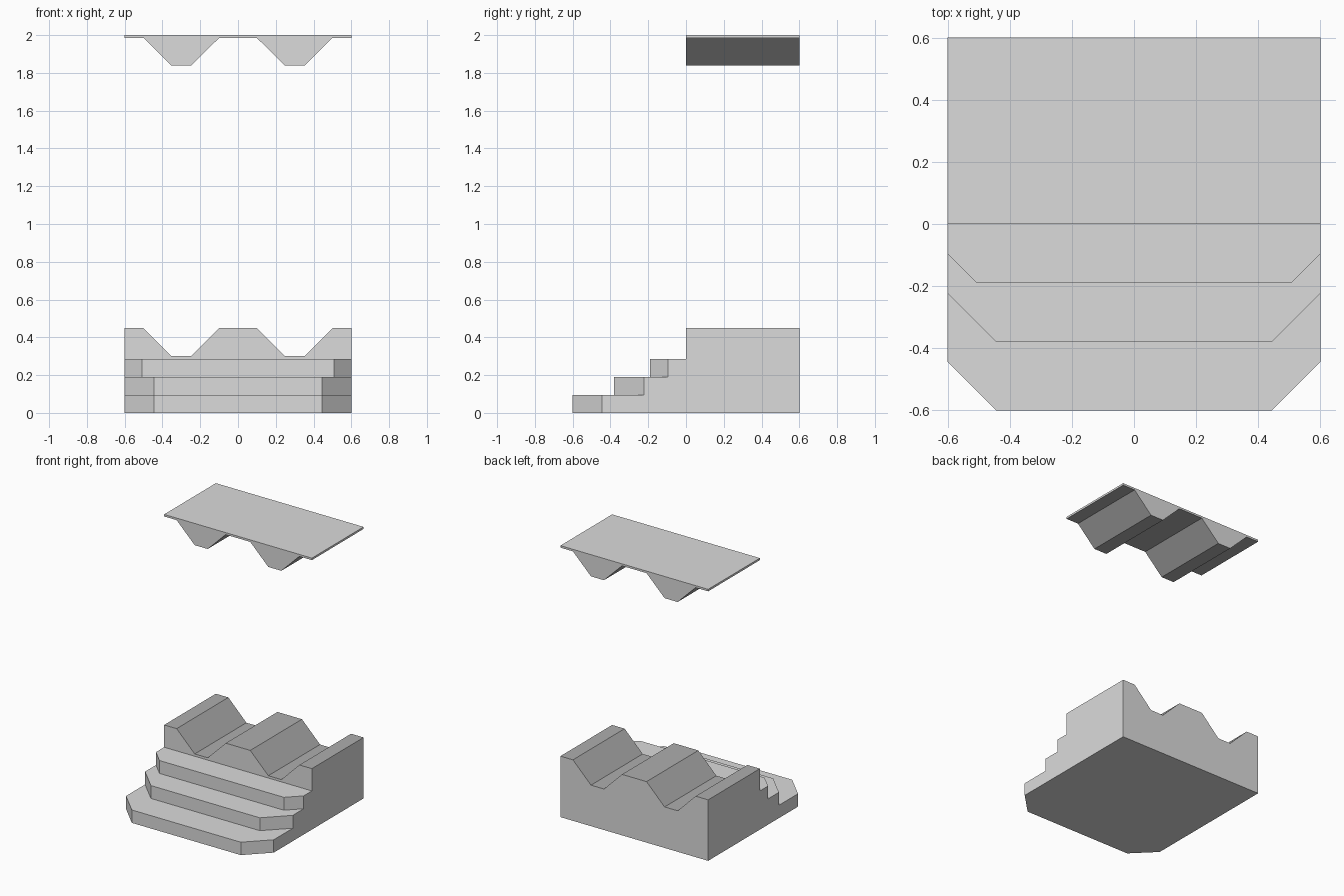
import bpy
import bmesh
from mathutils import Vector

cube = bpy.data.objects.get("Cube")
if cube:
    bpy.data.objects.remove(cube, do_unlink=True)


def material(name, value):
    mat = bpy.data.materials.new(name)
    mat.use_nodes = True
    colour = (value, value, value, 1)
    mat.diffuse_color = colour
    mat.node_tree.nodes["Principled BSDF"].inputs["Base Color"].default_value = colour
    return mat


LIGHT = material("light_grey", 0.71)
DARK = material("mid_grey", 0.42)

HALF = 0.602    # half the width and depth
STEP = 0.095    # height of one step


def prism(name, outline, offset, dark_side=0):
    """Extrude a closed outline; faces turned up (1) or down (-1) may be dark."""
    bm = bmesh.new()
    face = bm.faces.new([bm.verts.new(p) for p in outline])
    extruded = bmesh.ops.extrude_face_region(bm, geom=[face], use_keep_orig=True)
    moved = [v for v in extruded["geom"] if isinstance(v, bmesh.types.BMVert)]
    bmesh.ops.translate(bm, vec=Vector(offset), verts=moved)
    bmesh.ops.recalc_face_normals(bm, faces=bm.faces)
    bm.normal_update()
    for f in bm.faces:
        f.material_index = int(f.normal.z * dark_side > 0.1)
    mesh = bpy.data.meshes.new(name)
    bm.to_mesh(mesh)
    bm.free()
    mesh.materials.append(LIGHT)
    mesh.materials.append(DARK)
    obj = bpy.data.objects.new(name, mesh)
    bpy.context.collection.objects.link(obj)


def wave(rim, depth=0.147):
    """Line across the width with two trapezoid dips below the rim height."""
    half = [(0.1, rim), (0.247, rim - depth), (0.353, rim - depth), (0.5, rim), (HALF, rim)]
    return [(-x, z) for x, z in reversed(half)] + half


def across(line, z):
    """Close a wave line with a flat edge at height z, in the plane y = 0."""
    return [(x, 0, h) for x, h in line] + [(HALF, 0, z), (-HALF, 0, z)]


# Grooved block and the matching ribbed slab above it, with dark mating faces
prism("grooved_base", across(wave(0.449), 0), (0, HALF, 0), dark_side=1)
prism("ribbed_slab", across(wave(1.985, 0.145), 2), (0, HALF, 0), dark_side=-1)

# Steps with chamfered front corners: front y, chamfer size
steps = [("lower_step", -HALF, 0.158), ("middle_step", -0.38, 0.158), ("upper_step", -0.19, 0.095)]
for i, (name, front, cut) in enumerate(steps):
    z = i * STEP
    right = [(HALF, 0, z), (HALF, front + cut, z), (HALF - cut, front, z)]
    left = [(-x, y, h) for x, y, h in reversed(right)]
    prism(name, right + left, (0, 0, STEP))
